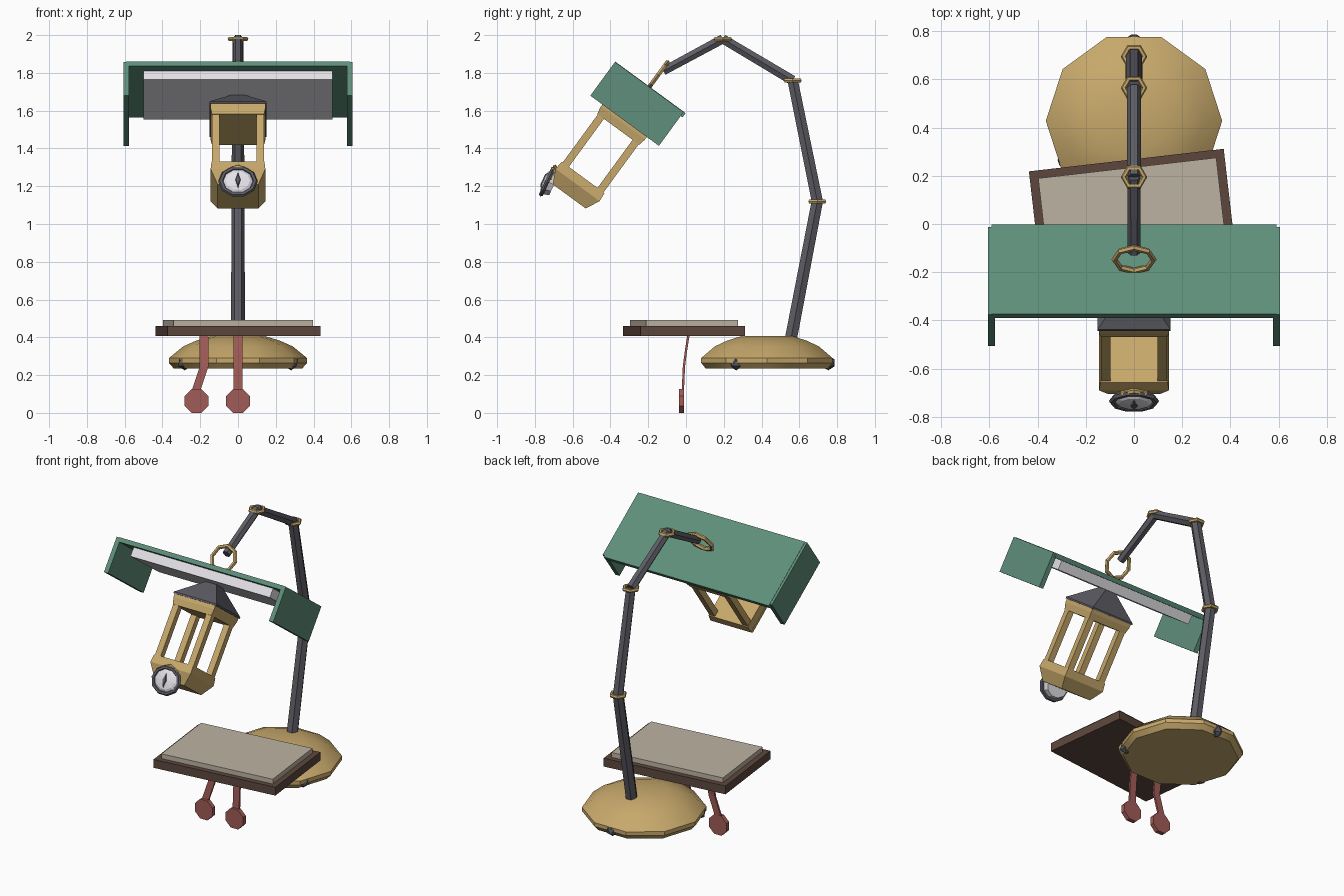
import bpy, bmesh, math
from mathutils import Matrix, Vector

if "Cube" in bpy.data.objects:
    bpy.data.objects.remove(bpy.data.objects["Cube"])


def material(name, rgb):
    m = bpy.data.materials.new(name)
    lin = [c / 12.92 if c <= 0.04045 else ((c + 0.055) / 1.055) ** 2.4 for c in rgb]
    m.diffuse_color = (*lin, 1)
    m.use_nodes = True
    m.node_tree.nodes["Principled BSDF"].inputs["Base Color"].default_value = m.diffuse_color
    return m


BRASS = material("brass", (0.78, 0.66, 0.42))
GREEN = material("green_enamel", (0.37, 0.56, 0.48))
IRON = material("dark_iron", (0.36, 0.36, 0.39))
WHITE = material("white_glass", (0.92, 0.91, 0.93))
CREAM = material("cream_paper", (0.74, 0.70, 0.635))
BROWN = material("brown_leather", (0.365, 0.28, 0.24))
PINK = material("dusty_pink", (0.63, 0.36, 0.34))


def finish(name, bm, mat, matrix=Matrix()):
    bm.transform(matrix)
    bmesh.ops.recalc_face_normals(bm, faces=bm.faces)
    me = bpy.data.meshes.new(name)
    bm.to_mesh(me)
    bm.free()
    me.materials.append(mat)
    ob = bpy.data.objects.new(name, me)
    bpy.context.collection.objects.link(ob)
    return ob


def loft(name, profile, sides, mat, matrix=Matrix(), phase=0.0):
    """Stack of regular polygons given as (radius, height), capped at both ends."""
    bm = bmesh.new()
    rings = []
    for r, z in profile:
        angles = [phase + math.tau * i / sides for i in range(sides)]
        rings.append([bm.verts.new((r * math.cos(a), r * math.sin(a), z)) for a in angles])
    for a, b in zip(rings, rings[1:]):
        for i in range(sides):
            j = (i + 1) % sides
            bm.faces.new((a[i], a[j], b[j], b[i]))
    bm.faces.new(rings[0])
    bm.faces.new(rings[-1])
    return finish(name, bm, mat, matrix)


def square(name, profile, mat, matrix):
    """Square loft given as (half width, height)."""
    return loft(name, [(h * math.sqrt(2), z) for h, z in profile], 4, mat, matrix, math.pi / 4)


def box(name, lo, hi, mat, matrix=Matrix()):
    bm = bmesh.new()
    bmesh.ops.create_cube(bm, size=1)
    lo, hi = Vector(lo), Vector(hi)
    place = Matrix.Translation((lo + hi) / 2) @ Matrix.Diagonal((*(hi - lo), 1))
    return finish(name, bm, mat, matrix @ place)


def torus(name, major, minor, segs, mat, matrix):
    bpy.ops.mesh.primitive_torus_add(major_radius=major, minor_radius=minor,
                                     major_segments=segs, minor_segments=6)
    ob = bpy.context.object
    ob.name = name
    ob.data.transform(matrix)
    ob.data.materials.append(mat)
    return ob


def frame(origin, direction):
    """Frame in the side plane: local z along direction, local x stays x."""
    z = Vector(direction).normalized()
    x = Vector((1, 0, 0))
    rot = Matrix((x, z.cross(x), z)).transposed().to_4x4()
    return Matrix.Translation(origin) @ rot


# Domed foot of the stand
base_at = Matrix.Translation((0, 0.428, 0))
base = loft("base_dome", [(0.34, 0.235), (0.366, 0.265), (0.366, 0.29), (0.29, 0.352),
                          (0.22, 0.383), (0.137, 0.408)], 10, BRASS, base_at)
bpy.ops.object.select_all(action='DESELECT')
base.select_set(True)
bpy.context.view_layer.objects.active = base
bpy.ops.object.shade_smooth_by_angle(angle=math.radians(30))

# Three small feet under the rim
for i in range(3):
    a = math.radians(90 + 120 * i)
    bm = bmesh.new()
    bmesh.ops.create_icosphere(bm, subdivisions=1, radius=0.04)
    finish(f"foot_{i + 1}", bm, IRON,
           base_at @ Matrix.Translation((0.325 * math.cos(a), 0.325 * math.sin(a), 0.265)))

# Jointed hexagonal arm with a collar at each bend
joints = [Vector(p) for p in ((0, 0.555, 0.39), (0, 0.695, 1.12), (0, 0.565, 1.76),
                              (0, 0.195, 1.98), (0, -0.12, 1.81))]
radii = [0.037, 0.034, 0.03, 0.028]
for i, r in enumerate(radii):
    d = joints[i + 1] - joints[i]
    loft(f"arm_segment_{i + 1}", [(r, 0), (r * 0.93, d.length)], 6, IRON, frame(joints[i], d))
for i in (1, 2, 3):
    torus(f"arm_collar_{i}", 0.043, 0.012, 6, BRASS, Matrix.Translation(joints[i]))

# Tilted lamp head: local z is the lamp axis, origin on top of the shade
head = frame((0, -0.193, 1.727), (0, 0.59, 0.806))
torus("hanging_loop", 0.081, 0.013, 8, BRASS,
      head @ Matrix.Translation((0, 0, 0.078)) @ Matrix.Rotation(math.pi / 2, 4, 'X'))

# Shade: roof and two end panels
box("shade_roof", (-0.592, -0.225, -0.028), (0.592, 0.237, 0), GREEN, head)
for side, name in ((-1, "left"), (1, "right")):
    xs = sorted((side * 0.577, side * 0.607))
    box(f"shade_end_{name}", (xs[0], -0.225, -0.2235), (xs[1], 0.225, -0.002), GREEN, head)
box("light_panel", (-0.5, -0.18, -0.085), (0.5, 0.18, -0.026), WHITE, head)

# Lantern: pyramid cap, upper plate, four posts, tapered tray
square("lantern_cap", [(0.035, -0.08), (0.152, -0.208), (0.152, -0.218)], IRON, head)
square("lantern_plate", [(0.146, -0.212), (0.146, -0.24), (0.138, -0.28)], BRASS, head)
for sx in (-1, 1):
    for sy in (-1, 1):
        cx, cy = sx * 0.118, sy * 0.114
        box("lantern_post", (cx - 0.02, cy - 0.02, -0.6), (cx + 0.02, cy + 0.02, -0.275),
            BRASS, head)
square("lantern_tray", [(0.14, -0.595), (0.145, -0.645), (0.108, -0.72)], BRASS, head)

# Round lens on the front of the tray, with rims and a dark diamond
lens = frame((0, -0.735, 1.225), (0, -0.9, 0.42))
wide = Matrix.Diagonal((1.15, 1, 1, 1))
loft("lens", [(0.065, -0.04), (0.075, 0), (0.055, 0.014), (0.02, 0.02)], 10, WHITE, lens @ wide)
torus("lens_rim", 0.078, 0.013, 10, IRON, lens @ wide)
torus("lens_backing_rim", 0.068, 0.012, 8, BRASS,
      frame((0, -0.72, 1.24), (0, -0.92, 0.38)))
loft("lens_diamond", [(0.045, 0.016), (0.03, 0.026)], 4, IRON,
     lens @ Matrix.Diagonal((0.38, 1, 1, 1)))

# Book: board and page block, turned slightly
turn = Matrix.Translation((0, -0.011, 0)) @ Matrix.Rotation(math.radians(6.6), 4, 'Z')
box("book_board", (-0.407, -0.278, 0.407), (0.407, 0.278, 0.461), BROWN, turn)
box("book_pages", (-0.372, -0.245, 0.455), (0.372, 0.245, 0.492), CREAM, turn)


# Ribbons hanging from the book, each ending in an octagonal tag
def ribbon(name, path, half_w, half_t):
    bm = bmesh.new()
    rings = [[bm.verts.new((x + dx * half_w, y + dy * half_t, z))
              for dx, dy in ((-1, -1), (1, -1), (1, 1), (-1, 1))] for x, y, z in path]
    for a, b in zip(rings, rings[1:]):
        for i in range(4):
            j = (i + 1) % 4
            bm.faces.new((a[i], a[j], b[j], b[i]))
    bm.faces.new(rings[0])
    bm.faces.new(rings[-1])
    finish(name, bm, PINK)


for i, (low, high) in enumerate(((-0.22, -0.18), (0.0, 0.0))):
    ribbon(f"ribbon_{i + 1}", [(low, -0.018, 0.11), (low * 0.95 + high * 0.05, -0.016, 0.13),
                               (high, -0.011, 0.245), (high, 0.0, 0.33), (high, 0.013, 0.41)],
           0.023, 0.006)
    loft(f"ribbon_tag_{i + 1}", [(0.068, -0.014), (0.068, 0.014)], 8, PINK,
         frame((low, -0.024, 0.063), (0, -1, 0)), math.pi / 8)
